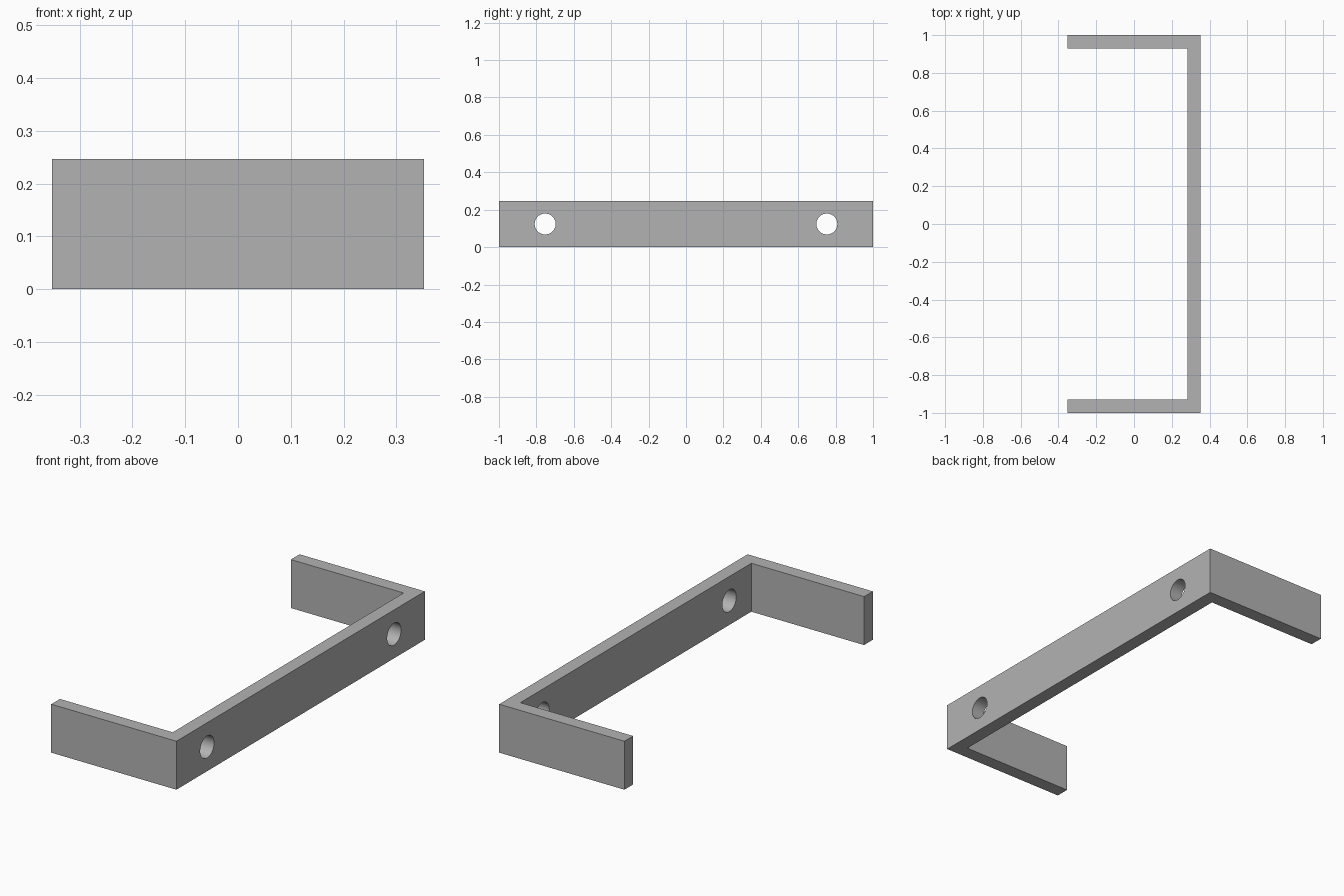
import bpy
import bmesh
from math import pi
from mathutils import Matrix

cube = bpy.data.objects.get("Cube")
if cube:
    bpy.data.objects.remove(cube, do_unlink=True)

HALF_X, HALF_Y, HEIGHT, WALL = 0.353, 1.0, 0.247, 0.07
HOLE_Y, HOLE_RADIUS = 0.753, 0.056

grey = bpy.data.materials.new("plain grey")
grey.use_nodes = True
colour = (0.45, 0.45, 0.45, 1)
grey.diffuse_color = colour
grey.node_tree.nodes["Principled BSDF"].inputs["Base Color"].default_value = colour


def add_object(name, bm):
    mesh = bpy.data.meshes.new(name)
    bmesh.ops.recalc_face_normals(bm, faces=bm.faces)
    bm.to_mesh(mesh)
    bm.free()
    mesh.materials.append(grey)
    obj = bpy.data.objects.new(name, mesh)
    bpy.context.collection.objects.link(obj)
    return obj


# U-shaped bracket: half profile mirrored across y, then extruded upward
half = [(HALF_X, HALF_Y), (-HALF_X, HALF_Y),
        (-HALF_X, HALF_Y - WALL), (HALF_X - WALL, HALF_Y - WALL)]
outline = half + [(x, -y) for x, y in reversed(half)]
bm = bmesh.new()
base = bm.faces.new([bm.verts.new((x, y, 0)) for x, y in outline])
top = bmesh.ops.extrude_face_region(bm, geom=[base])["geom"]
bmesh.ops.translate(bm, vec=(0, 0, HEIGHT),
                    verts=[v for v in top if isinstance(v, bmesh.types.BMVert)])
bracket = add_object("bracket", bm)

# Two round screw holes through the long plate
bm = bmesh.new()
for side in (-1, 1):
    place = Matrix.Translation((HALF_X - WALL / 2, side * HOLE_Y, HEIGHT / 2))
    bmesh.ops.create_cone(bm, cap_ends=True, segments=48, radius1=HOLE_RADIUS,
                          radius2=HOLE_RADIUS, depth=WALL * 3,
                          matrix=place @ Matrix.Rotation(pi / 2, 4, "Y"))
cutter = add_object("hole_cutter", bm)
cutter.hide_render = True
cutter.hide_viewport = True

cut = bracket.modifiers.new("screw holes", "BOOLEAN")
cut.operation = "DIFFERENCE"
cut.solver = "EXACT"
cut.object = cutter

# Apply the cut, drop the cutter and smooth only the hole walls
bpy.context.view_layer.update()
evaluated = bracket.evaluated_get(bpy.context.evaluated_depsgraph_get())
bracket.data = bpy.data.meshes.new_from_object(evaluated)
bracket.modifiers.clear()
bpy.data.objects.remove(cutter, do_unlink=True)

bpy.ops.object.select_all(action="DESELECT")
bracket.select_set(True)
bpy.context.view_layer.objects.active = bracket
bpy.ops.object.shade_smooth_by_angle(angle=pi / 6)
